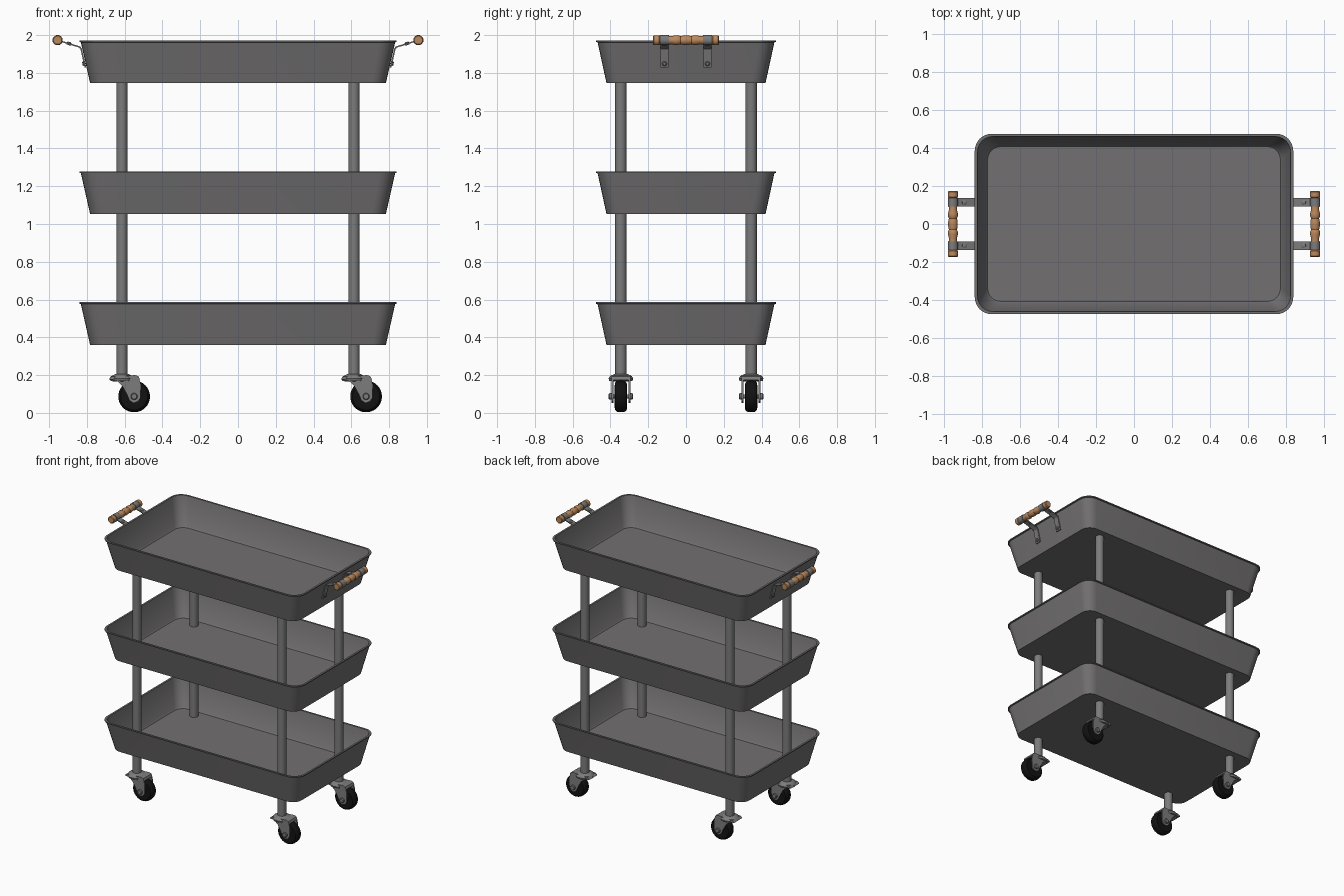
import bpy, bmesh, math
from mathutils import Vector, Matrix

if "Cube" in bpy.data.objects:
    bpy.data.objects.remove(bpy.data.objects["Cube"])


def mat(name, r, g, b):
    m = bpy.data.materials.new(name)
    m.diffuse_color = (r, g, b, 1)
    m.use_nodes = True
    m.node_tree.nodes["Principled BSDF"].inputs["Base Color"].default_value = m.diffuse_color
    return m


TRAY = mat("tray grey", 0.17, 0.163, 0.163)
METAL = mat("metal grey", 0.2, 0.2, 0.2)
WOOD = mat("warm wood", 0.5, 0.25, 0.11)
RUBBER = mat("black rubber", 0.006, 0.006, 0.006)


def loft(name, rings, material, smooth=35):
    """Skin equal-length point rings, capping both ends."""
    bm = bmesh.new()
    vs = [[bm.verts.new(p) for p in ring] for ring in rings]
    n = len(vs[0])
    for a, b in zip(vs, vs[1:]):
        for i in range(n):
            j = (i + 1) % n
            bm.faces.new((a[i], a[j], b[j], b[i]))
    bm.faces.new(vs[0][::-1])
    bm.faces.new(vs[-1])
    bmesh.ops.recalc_face_normals(bm, faces=bm.faces)
    me = bpy.data.meshes.new(name)
    bm.to_mesh(me)
    bm.free()
    me.materials.append(material)
    ob = bpy.data.objects.new(name, me)
    bpy.context.collection.objects.link(ob)
    if smooth:
        bpy.ops.object.select_all(action='DESELECT')
        ob.select_set(True)
        bpy.context.view_layer.objects.active = ob
        bpy.ops.object.shade_smooth_by_angle(angle=math.radians(smooth))
    return ob


def lathe(name, profile, centre, axis, material, n=24):
    """Spin (radius, distance) points around an axis through centre."""
    rot = Vector((0, 0, 1)).rotation_difference(Vector(axis)).to_matrix()
    c = Vector(centre)
    rings = [[c + rot @ Vector((r * math.cos(2 * math.pi * (i + .5) / n),
                                r * math.sin(2 * math.pi * (i + .5) / n), h))
              for i in range(n)] for r, h in profile]
    return loft(name, rings, material)


def plate(name, outline, y0, y1, material):
    """Extrude an x/z outline between two y positions."""
    return loft(name, [[(x, y, z) for x, z in outline] for y in (y0, y1)], material, 30)


def round_rect(hx, hy, r, z, seg=6):
    pts = []
    for k, (sx, sy) in enumerate(((1, 1), (-1, 1), (-1, -1), (1, -1))):
        for i in range(seg + 1):
            a = math.pi / 2 * (k + i / seg)
            pts.append((sx * (hx - r) + r * math.cos(a), sy * (hy - r) + r * math.sin(a), z))
    return pts


# Three flared trays with a thin rolled rim
for label, z in (("bottom", 0.36), ("middle", 1.053), ("top", 1.746)):
    rings = [round_rect(0.783, 0.421, 0.075, z),
             round_rect(0.832, 0.468, 0.085, z + 0.216),
             round_rect(0.840, 0.476, 0.09, z + 0.218),
             round_rect(0.840, 0.476, 0.09, z + 0.226),
             round_rect(0.826, 0.462, 0.082, z + 0.226),
             round_rect(0.781, 0.417, 0.072, z + 0.02),
             round_rect(0.772, 0.408, 0.068, z + 0.010)]
    loft(label + "_tray", rings, TRAY)


# Posts and swivel casters at the four corners
def caster(px, py):
    wx, wz = px + 0.064, 0.087
    lathe("post", [(0.03, 0.19), (0.03, 1.75)], (px, py, 0), (0, 0, 1), METAL)
    lathe("swivel_cap", [(0.04, 0.165), (0.062, 0.17), (0.066, 0.183), (0.058, 0.195), (0.036, 0.205)],
          (px, py, 0), (0, 0, 1), METAL)
    hood = [(-.07, .178), (-.055, .192), (.07, .2), (.088, .193), (.095, .175), (.06, .172), (-.02, .172)]
    plate("fork_hood", [(px + x, z) for x, z in hood], py - 0.05, py + 0.05, METAL)
    side = [(-.035, .176), (.09, .185), (.1, .15), (.098, .08), (.085, .06), (.06, .052),
            (.04, .065), (.025, .1), (0, .145)]
    for s in (-1, 1):
        plate("fork_side", [(px + x, z) for x, z in side], py + s * 0.04, py + s * 0.05, METAL)
    lathe("axle", [(0.014, -0.064), (0.018, -0.06), (0.018, -0.05), (0.010, -0.05), (0.010, 0.05),
                   (0.018, 0.05), (0.018, 0.06), (0.014, 0.064)], (wx, py, wz), (0, 1, 0), METAL, 12)
    lathe("wheel", [(0.03, -0.026), (0.055, -0.033), (0.072, -0.031), (0.081, -0.022), (0.084, -0.01),
                    (0.084, 0.01), (0.081, 0.022), (0.072, 0.031), (0.055, 0.033), (0.03, 0.026)],
          (wx, py, wz), (0, 1, 0), RUBBER, 28)


for px in (-0.614, 0.614):
    for py in (-0.345, 0.345):
        caster(px, py)

# Turned wooden handles held by bent straps at both ends
HX, HZ = 0.955, 1.973
grip = [(.022, -.175), (.027, -.17), (.027, -.142), (.023, -.137), (.023, -.092), (.022, -.075), (.027, -.055),
        (.027, -.04), (.022, -.03), (.026, -.012), (.026, .012), (.022, .03), (.027, .04),
        (.027, .055), (.022, .075), (.023, .092), (.023, .137), (.027, .142), (.027, .17), (.022, .175)]
strap = [(.804, 1.83), (.827, 1.928), (.835, 1.94), (.94, 1.972), (.942, 1.965),
         (.842, 1.934), (.834, 1.926), (.812, 1.828)]
for s in (-1, 1):
    lathe("wooden_grip", grip, (s * HX, 0, HZ), (0, 1, 0), WOOD, 12)
    for y in (-0.114, 0.114):
        plate("handle_strap", [(s * x, z) for x, z in strap], y - 0.022, y + 0.022, METAL)
        lathe("strap_ring", [(.024, -.023), (.0275, -.023), (.0275, .023), (.024, .023)],
              (s * HX, y, HZ), (0, 1, 0), METAL, 12)
        lathe("wall_bolt", [(.013, -.006), (.013, .006), (.008, .01)],
              (s * .814, y, 1.85), (s * .97, 0, -.23), METAL, 12)
        lathe("strap_bolt", [(.013, -.008), (.013, .006), (.008, .009)],
              (s * .895, y, 1.955), (-s * .29, 0, .957), METAL, 12)
